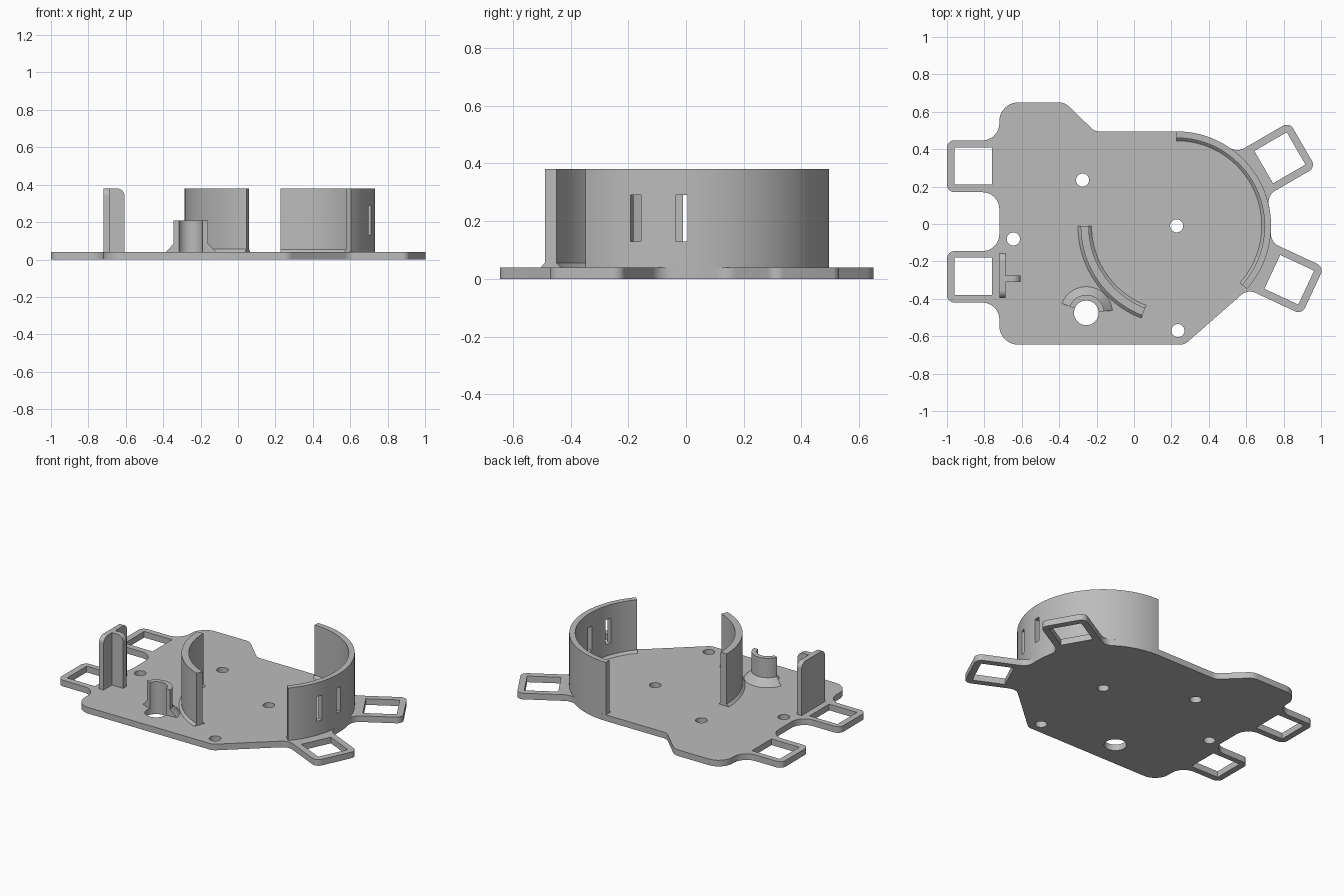
import bpy, bmesh, math
from mathutils import Vector

cube = bpy.data.objects.get("Cube")
if cube:
    bpy.data.objects.remove(cube)

T, TOP = 0.04, 0.38               # plate thickness, wall height
HUB = Vector((0.228, -0.01))      # centre of the round holder
R = 0.505

grey = bpy.data.materials.new("plain_grey")
grey.use_nodes = True
grey.diffuse_color = (0.5, 0.5, 0.5, 1)
grey.node_tree.nodes["Principled BSDF"].inputs["Base Color"].default_value = (0.5, 0.5, 0.5, 1)


def polar(c, r, deg):
    a = math.radians(deg)
    return Vector((c[0] + r * math.cos(a), c[1] + r * math.sin(a)))


def arc(c, r, a0, a1, n):
    return [polar(c, r, a0 + (a1 - a0) * i / n) for i in range(n + 1)]


def rounded(corners, n=8):
    """Outline from (point, radius) corners, each one rounded."""
    out = []
    for i, (p, r) in enumerate(corners):
        if not r:
            out.append(p)
            continue
        u = (corners[i - 1][0] - p).normalized()
        v = (corners[(i + 1) % len(corners)][0] - p).normalized()
        half = u.angle(v) / 2
        c = p + (u + v).normalized() * (r / math.sin(half))
        s, e = p + u * (r / math.tan(half)) - c, p + v * (r / math.tan(half)) - c
        for k in range(n + 1):
            t = k / n
            out.append(c + (s.lerp(e, t)).normalized() * r)
    return out


def finish(ob):
    ob.data.materials.clear()
    ob.data.materials.append(grey)
    bpy.ops.object.select_all(action='DESELECT')
    ob.select_set(True)
    bpy.context.view_layer.objects.active = ob
    bpy.ops.object.shade_smooth_by_angle(angle=math.radians(25))
    return ob


def add_mesh(name, bm):
    bmesh.ops.recalc_face_normals(bm, faces=bm.faces)
    me = bpy.data.meshes.new(name)
    bm.to_mesh(me)
    bm.free()
    ob = bpy.data.objects.new(name, me)
    bpy.context.collection.objects.link(ob)
    return ob


def flat_shape(name, loops, height):
    """Filled outline with holes, extruded upward from z = 0."""
    cu = bpy.data.curves.new(name, 'CURVE')
    cu.dimensions, cu.fill_mode, cu.extrude = '2D', 'BOTH', height / 2
    for loop in loops:
        sp = cu.splines.new('POLY')
        sp.points.add(len(loop) - 1)
        for q, p in zip(sp.points, loop):
            q.co = (p[0], p[1], 0, 1)
        sp.use_cyclic_u = True
    tmp = bpy.data.objects.new(name, cu)
    bpy.context.collection.objects.link(tmp)
    deps = bpy.context.evaluated_depsgraph_get()
    me = bpy.data.meshes.new_from_object(tmp.evaluated_get(deps))
    bpy.data.objects.remove(tmp)
    bm = bmesh.new()
    bm.from_mesh(me)
    bpy.data.meshes.remove(me)
    bmesh.ops.remove_doubles(bm, verts=bm.verts, dist=1e-5)
    bmesh.ops.translate(bm, verts=bm.verts, vec=(0, 0, height / 2))
    return finish(add_mesh(name, bm))


def sweep(name, c, profile, a0, a1, n):
    """Closed (radius, z) profile swept round an upright axis, with end caps."""
    bm = bmesh.new()
    rings = []
    for i in range(n + 1):
        a = a0 + (a1 - a0) * i / n
        rings.append([bm.verts.new((*polar(c, r, a), z)) for r, z in profile])
    m = len(profile)
    for A, B in zip(rings, rings[1:]):
        for j in range(m):
            bm.faces.new((A[j], A[(j + 1) % m], B[(j + 1) % m], B[j]))
    bm.faces.new(rings[0])
    bm.faces.new(rings[-1])
    return finish(add_mesh(name, bm))


# Base plate outline, clockwise from the back left-hand corner
def tab(c, deg, half):
    """Point finder in a square tab's own axes."""
    u, v = polar((0, 0), 1, deg), polar((0, 0), 1, deg + 90)
    c = Vector(c)
    hole = [c + half * (su * u + sv * v) for su, sv in ((-1, -1), (1, -1), (1, 1), (-1, 1))]
    return (lambda a, b: c + a * u + b * v), hole


up, up_hole = tab((0.78, 0.354), 30, 0.1)
low, low_hole = tab((0.83, -0.298), -25, 0.1)
W = 0.14
V = Vector
corners = [(V((-0.72, 0.65)), 0.1), (V((-0.37, 0.65)), 0.08), (V((-0.21, 0.495)), 0.06)]
corners += [(p, 0) for p in arc(HUB, R, 90, 59, 10)]
corners += [(up(-0.187, W), 0.075), (up(W, W), 0.04), (up(W, -W), 0.04), (up(-0.16, -W), 0.07)]
corners += [(p, 0) for p in arc(HUB, R, 10, -2, 5)]
corners += [(low(-0.175, W), 0.07), (low(W, W), 0.04), (low(W, -W), 0.04), (low(-0.18, -W), 0.07)]
corners += [(V((0.27, -0.645)), 0.06), (V((-0.72, -0.645)), 0.1)]
for y0, y1 in ((-0.42, -0.145), (0.17, 0.447)):
    corners += [(V((-0.72, y0)), 0.09), (V((-1, y0)), 0.04), (V((-1, y1)), 0.04), (V((-0.72, y1)), 0.09)]

loops = [rounded(corners), up_hole, low_hole]
loops += [tab((-0.86, y), 0, 0.1)[1] for y in (-0.28, 0.31)]
BOSS = (-0.255, -0.475)
for c, r in (((-0.275, 0.235), 0.035), ((-0.645, -0.08), 0.035), (HUB, 0.035),
             ((0.235, -0.57), 0.035), (BOSS, 0.066)):
    loops.append(arc(c, r, 0, 348.75, 31))
flat_shape("base_plate", loops, T)

# Curved holder walls, with small chamfers at the foot
F = 0.015
right_wall = sweep("large_curved_wall", HUB,
                   [(R, T), (R, TOP), (0.47, TOP), (0.47, T + F), (0.47 - F, T)], -42, 90, 48)
sweep("small_curved_wall", HUB,
      [(0.513 + F, T), (0.513, T + F), (0.513, TOP), (0.47, TOP), (0.47, T + F), (0.47 - F, T)],
      180, 249, 28)

# Two upright slots cut through the large wall
for deg in (-0.5, -19):
    bm = bmesh.new()
    bmesh.ops.create_cube(bm, size=1)
    cutter = add_mesh("slot_cutter", bm)
    cutter.scale = (0.2, 0.04, 0.16)
    cutter.location = (*polar(HUB, 0.485, deg), 0.21)
    cutter.rotation_euler.z = math.radians(deg)
    cutter.hide_render = True
    mod = right_wall.modifiers.new("slot", 'BOOLEAN')
    mod.object, mod.operation, mod.solver = cutter, 'DIFFERENCE', 'EXACT'
    bpy.context.view_layer.objects.active = right_wall
    bpy.ops.object.modifier_apply(modifier=mod.name)
    bpy.data.objects.remove(cutter)
finish(right_wall)

# Half-round sleeve with a flared foot beside the large hole
sweep("half_sleeve", BOSS,
      [(0.066, T), (0.14, T), (0.096, 0.084), (0.096, 0.21), (0.066, 0.21)], 5, 159, 28)


# Upright T-shaped bracket: upright profile, then turned to stand on the plate
def upright(name, outline, thick, place):
    ob = flat_shape(name, [outline], thick)
    for v in ob.data.vertices:
        v.co = place(*v.co)
    bm = bmesh.new()
    bm.from_mesh(ob.data)
    bmesh.ops.recalc_face_normals(bm, faces=bm.faces)
    bm.to_mesh(ob.data)
    bm.free()


def panel(a, b, r0, r1):
    return rounded([(V((a, T)), 0), (V((a, TOP)), r0), (V((b, TOP)), r1), (V((b, T)), 0)])


upright("bracket_panel", panel(-0.395, -0.155, 0.04, 0.04), 0.033,
        lambda x, y, z: (z - 0.72, x, y))
upright("bracket_rib", panel(-0.69, -0.607, 0, 0.04), 0.035,
        lambda x, y, z: (x, z - 0.31, y))
